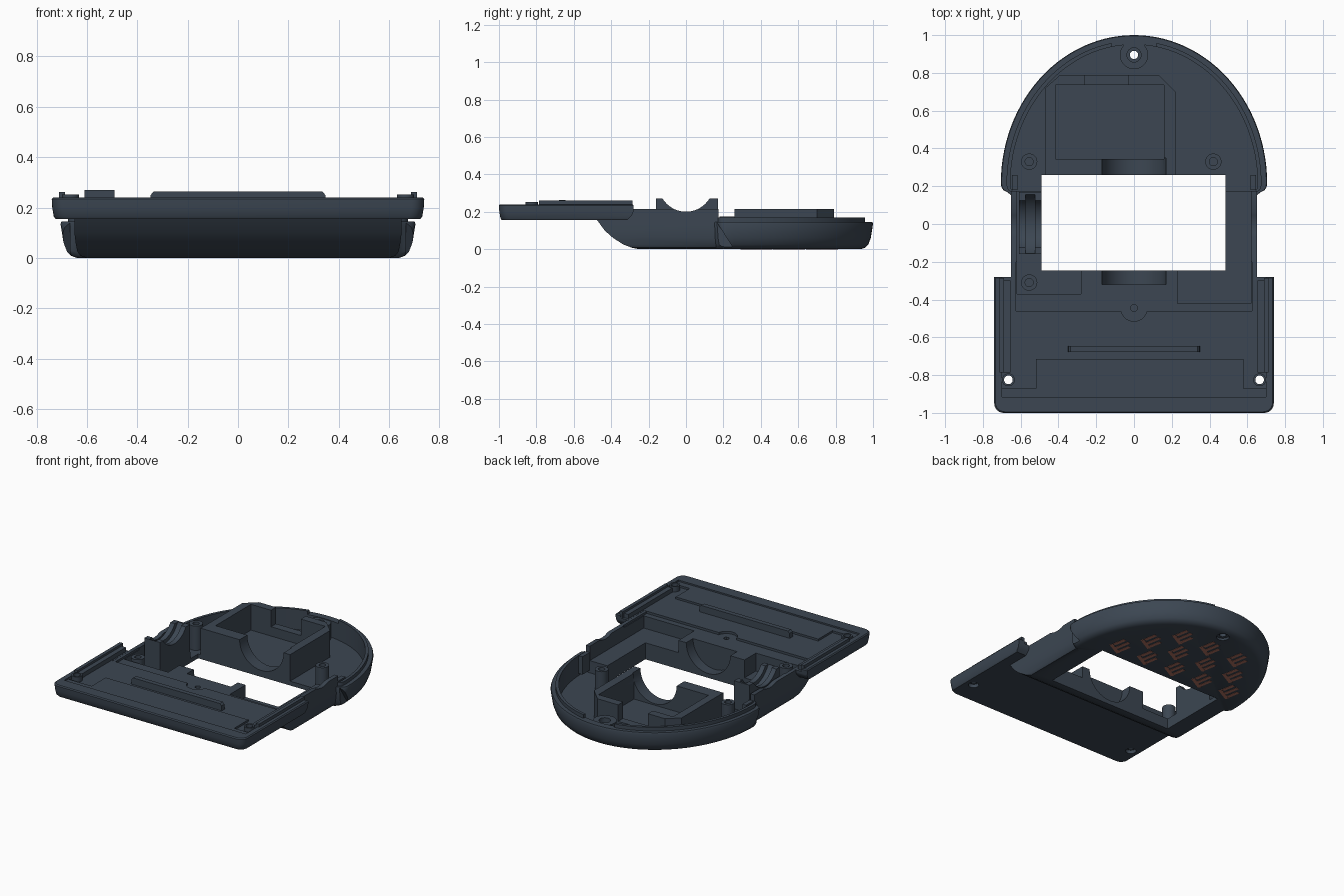
import bpy, bmesh, math
from mathutils import Matrix

if "Cube" in bpy.data.objects:
    bpy.data.objects.remove(bpy.data.objects["Cube"], do_unlink=True)


def material(name, color):
    m = bpy.data.materials.new(name)
    m.use_nodes = True
    m.diffuse_color = color
    m.node_tree.nodes["Principled BSDF"].inputs["Base Color"].default_value = color
    return m


SLATE = material("slate plastic", (0.045, 0.062, 0.085, 1))
RUST = material("rust vent", (0.42, 0.16, 0.115, 1))


def finish(name, bm, mat=SLATE):
    bmesh.ops.recalc_face_normals(bm, faces=bm.faces)
    me = bpy.data.meshes.new(name)
    bm.to_mesh(me)
    bm.free()
    ob = bpy.data.objects.new(name, me)
    bpy.context.collection.objects.link(ob)
    me.materials.append(mat)
    return ob


def loft(name, rings):
    """Closed solid through rings of equal point count."""
    bm = bmesh.new()
    loops = [[bm.verts.new(p) for p in ring] for ring in rings]
    n = len(loops[0])
    for a, b in zip(loops, loops[1:]):
        for i in range(n):
            bm.faces.new((a[i], a[(i + 1) % n], b[(i + 1) % n], b[i]))
    bm.faces.new(loops[0])
    bm.faces.new(loops[-1])
    return finish(name, bm)


def stack(name, outline, layers, pivot):
    """Outline lofted up through (height, inset) layers."""
    rx = max(abs(p[0]) for p in outline)
    ry = max(abs(p[1] - pivot) for p in outline)
    return loft(name, [[(x * (1 - d / rx), pivot + (y - pivot) * (1 - d / ry), z)
                        for x, y in outline] for z, d in layers])


def box(name, x0, x1, y0, y1, z0, z1):
    return loft(name, [[(x0, y0, z), (x1, y0, z), (x1, y1, z), (x0, y1, z)] for z in (z0, z1)])


def cyl(name, center, r, length, axis="Z"):
    bm = bmesh.new()
    bmesh.ops.create_cone(bm, cap_ends=True, segments=40, radius1=r, radius2=r, depth=length)
    turn = {"X": Matrix.Rotation(math.pi / 2, 4, "Y"),
            "Y": Matrix.Rotation(math.pi / 2, 4, "X"), "Z": Matrix()}[axis]
    bmesh.ops.transform(bm, matrix=Matrix.Translation(center) @ turn, verts=bm.verts)
    return finish(name, bm)


def combine(ob, other, op="DIFFERENCE"):
    other.hide_render = True
    mod = ob.modifiers.new(op, "BOOLEAN")
    mod.operation, mod.solver, mod.object = op, "EXACT", other
    bpy.context.view_layer.objects.active = ob
    bpy.ops.object.modifier_apply(modifier=mod.name)
    bpy.data.objects.remove(other, do_unlink=True)


def cut_box(ob, *dims):
    combine(ob, box("cutter", *dims))


def cut_cyl(ob, *args):
    combine(ob, cyl("cutter", *args))


def cut_wedge(ob, x0, x1, section):
    combine(ob, loft("cutter", [[(x, y, z) for y, z in section] for x in (x0, x1)]))


# Rounded rear shell: short shoulder, then half an ellipse
half = [(0.64, 0.1), (0.648, 0.15), (0.67, 0.168), (0.692, 0.18), (0.702, 0.195)]
half += [(0.705 * math.cos(a), 0.215 + 0.785 * math.sin(a))
         for a in [math.pi / 2 * k / 28 for k in range(29)]]
dome = half[:-1] + [(0, 1.0)] + [(-x, y) for x, y in reversed(half[:-1])]
body = stack("lower_shell", dome,
             [(0, 0.065), (0.008, 0.042), (0.025, 0.025), (0.06, 0.012), (0.135, 0), (0.145, 0.004)], 0.1)
lip = stack("lip", dome, [(0.1, 0.03), (0.17, 0.03)], 0.1)
cut_box(lip, -0.12, 0.12, 0.8, 1.1, 0.14, 0.3)
combine(body, lip, "UNION")

# Slanted undercut below each shoulder
for x0, x1 in ((-1, -0.667), (0.667, 1)):
    cut_wedge(body, x0, x1, [(0.1, -0.02), (0.27, -0.02), (0.165, 0.142), (0.1, 0.142)])

# Middle section, sweeping up to the front plate
sweep = [(0, -0.25, 0.60), (0.008, -0.29, 0.625), (0.025, -0.335, 0.638), (0.06, -0.39, 0.645),
         (0.1, -0.435, 0.65), (0.155, -0.475, 0.65), (0.215, -0.475, 0.65)]
combine(body, loft("middle", [[(-w, f, z), (w, f, z), (w, 0.175, z), (-w, 0.175, z)]
                              for z, f, w in sweep]), "UNION")

# Cavities, pockets and the large through opening
FLOOR = 0.03
cavity = stack("cavity", dome, [(FLOOR, 0.05), (0.4, 0.05)], 0.1)
cut_box(cavity, -1, 1, 0, 0.175, -1, 1)
combine(body, cavity)
cut_box(body, -0.62, -0.28, -0.37, -0.2, 0.075, 0.4)
cut_box(body, -0.62, -0.45, -0.36, 0.19, 0.075, 0.4)
cut_box(body, 0.23, 0.62, -0.42, 0.19, 0.115, 0.4)
cut_box(body, -0.625, 0.625, -0.46, -0.2, 0.2, 0.4)
cut_box(body, -0.49, 0.485, -0.245, 0.26, -0.1, 0.4)
cut_cyl(body, (0, -0.25, 0.2), 0.17, 0.14, "Y")
cut_cyl(body, (0, 0, 0.347), 0.147, 2, "X")
cut_cyl(body, (0, 0.895, 0), 0.022, 0.4)
cut_cyl(body, (0, 0.895, 0), 0.042, 0.03)
cut_cyl(body, (0, -0.445, 0.3), 0.07, 0.2)
cut_cyl(body, (0, -0.445, 0.2), 0.018, 0.04)

# Front plate with rounded corners, undercut rear end and stepped recess
corner = 0.05
plate_outline = [(-0.74, -0.28), (-0.74, -0.95)]
plate_outline += [(-0.69 - corner * math.cos(a), -0.95 - corner * math.sin(a))
                  for a in [math.pi / 2 * k / 6 for k in range(1, 7)]]
plate_outline += [(-x, y) for x, y in reversed(plate_outline)]
plate = stack("front_plate", plate_outline,
              [(0.155, 0.015), (0.165, 0.008), (0.2, 0.002), (0.233, 0), (0.24, 0.006)], -0.64)
cut_wedge(plate, -1, 1, [(-0.32, 0.15), (-0.27, 0.15), (-0.27, 0.225), (-0.29, 0.18)])
cut_box(plate, -0.645, 0.645, -0.46, -0.2, 0, 0.4)
cut_box(plate, -0.7, 0.7, -0.715, -0.2, 0.216, 0.4)
for x0, x1 in ((-0.7, -0.52), (0.58, 0.7)):
    cut_box(plate, x0, x1, -0.87, -0.7, 0.216, 0.4)
cut_box(plate, -0.7, 0.7, -0.915, -0.71, 0.23, 0.4)
cut_cyl(plate, (0, -0.445, 0.3), 0.07, 0.2)
for s in (-1, 1):
    combine(plate, cyl("boss", (s * 0.665, -0.825, 0.225), 0.034, 0.055), "UNION")
    cut_cyl(plate, (s * 0.665, -0.825, 0.2), 0.023, 0.4)
    cut_cyl(plate, (s * 0.665, -0.825, 0.15), 0.034, 0.06)

# Plate ridge, side rails and clips
ridge = loft("plate_ridge", [[(-w, -0.678, z), (w, -0.678, z), (w, -0.645, z), (-w, -0.645, z)]
                             for z, w in ((0.21, 0.35), (0.25, 0.347), (0.263, 0.335))])
for s, side in ((-1, "right"), (1, "left")):
    box(side + "_rail", s * 0.7 - 0.012, s * 0.7 + 0.012, -0.785, -0.285, 0.21, 0.261)
    box(side + "_rail_foot", s * 0.675 - 0.02, s * 0.675 + 0.02, -0.785, -0.3, 0.21, 0.246)
    box(side + "_clip", s * 0.632 - 0.015, s * 0.632 + 0.015, 0.18, 0.26, 0.05, 0.175)

# Battery tray with chamfered rear corners, an open back and a round saddle
tray_outline = [(-0.47, 0.26), (0.22, 0.26), (0.22, 0.70), (0.13, 0.79), (-0.39, 0.79), (-0.47, 0.72)]
tray = loft("battery_tray", [[(x, y, z) for x, y in tray_outline] for z in (0.02, 0.215)])
cut_box(tray, -0.415, 0.16, 0.345, 0.735, FLOOR + 0.005, 0.4)
cut_cyl(tray, (0, 0.29, 0.215), 0.17, 0.12, "Y")
cut_box(tray, -0.26, -0.03, 0.72, 0.85, 0.1, 0.4)

# Side bearing saddle
saddle = box("side_saddle", -0.61, -0.49, -0.16, 0.17, 0.02, 0.27)
cut_cyl(saddle, (-0.55, 0, 0.347), 0.147, 0.4, "X")
cut_cyl(saddle, (-0.55, 0, 0.347), 0.175, 0.05, "X")

# Screw posts
posts = []
for name, x, y, r, top in (("rear_right_post", -0.555, 0.33, 0.043, 0.2),
                           ("rear_left_post", 0.42, 0.33, 0.043, 0.17),
                           ("front_right_post", -0.555, -0.31, 0.043, 0.21),
                           ("rear_boss", 0, 0.895, 0.075, 0.14)):
    base = 0.06 if y < 0 else 0.02
    post = cyl(name, (x, y, (top + base) / 2), r, top - base)
    cut_cyl(post, (x, y, top), r * 0.5, 0.1)
    if name == "rear_boss":
        cut_cyl(post, (x, y, 0.1), 0.022, 0.4)
    posts.append(post)

# Painted underside vents: staggered clusters of slanted bars
bm = bmesh.new()
for count, y, shift in ((5, 0.385, -0.03), (4, 0.56, -0.03), (3, 0.735, -0.035)):
    for i in range(count):
        x = (i - (count - 1) / 2) * 0.23 + shift
        for dx, dy, length, angle in ((-0.04, -0.02, 0.09, 1.75), (0, 0.005, 0.12, 1.75),
                                      (0.04, 0.03, 0.09, 1.75), (0.01, -0.055, 0.12, 0.5)):
            mat = (Matrix.Translation((x + dx, y + dy, 0.001)) @ Matrix.Rotation(angle, 4, "Z")
                   @ Matrix.Diagonal((length, 0.024, 0.005, 1)))
            bmesh.ops.create_cube(bm, size=1, matrix=mat)
finish("underside_vents", bm, RUST)

# Smooth the curved parts, keeping edges crisp
bpy.ops.object.select_all(action="DESELECT")
for ob in [body, plate, tray, saddle] + posts:
    ob.select_set(True)
bpy.context.view_layer.objects.active = body
bpy.ops.object.shade_smooth_by_angle(angle=math.radians(32))
